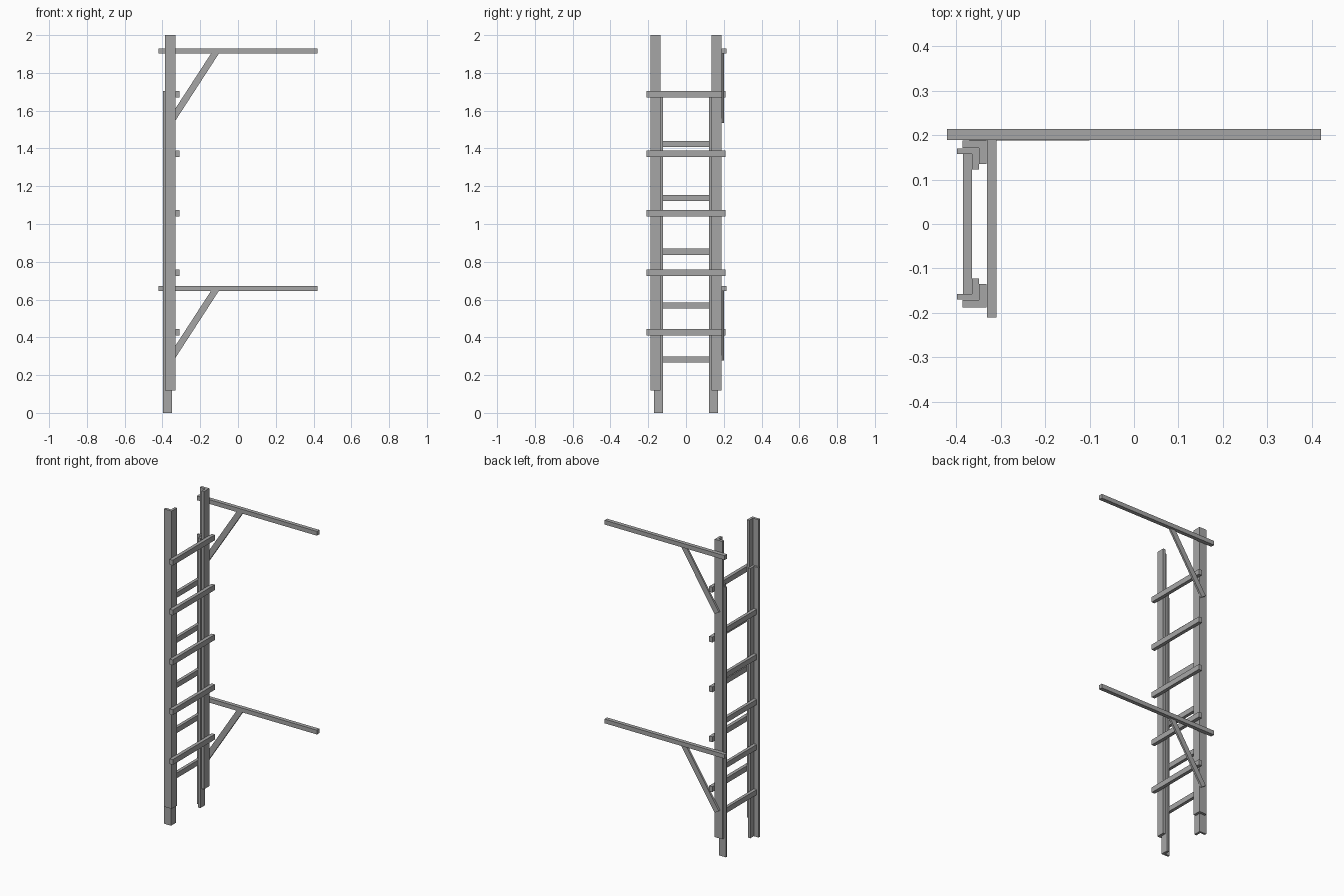
import bpy
import bmesh
import math
from mathutils import Matrix, Vector

if "Cube" in bpy.data.objects:
    bpy.data.objects.remove(bpy.data.objects["Cube"], do_unlink=True)

GREY = (0.38, 0.38, 0.38, 1.0)
steel = bpy.data.materials.new("grey_steel")
steel.use_nodes = True
steel.diffuse_color = GREY
steel.node_tree.nodes["Principled BSDF"].inputs["Base Color"].default_value = GREY


def finish(name, bm):
    bmesh.ops.recalc_face_normals(bm, faces=bm.faces)
    mesh = bpy.data.meshes.new(name)
    bm.to_mesh(mesh)
    bm.free()
    mesh.materials.append(steel)
    obj = bpy.data.objects.new(name, mesh)
    bpy.context.collection.objects.link(obj)
    return obj


def bar(name, centre, size, tilt=0.0):
    """Box bar, optionally tilted about the y axis."""
    bm = bmesh.new()
    bmesh.ops.create_cube(bm, size=1.0)
    place = Matrix.Translation(centre) @ Matrix.Rotation(tilt, 4, 'Y')
    bm.transform(place @ Matrix.Diagonal((*size, 1.0)))
    return finish(name, bm)


def angle_stile(name, x0, x1, y0, y1, t_x, t_y, z0, z1, side):
    """L-section upright: one flange along x on the outside, one along y facing +x."""
    outline = [(x0, y1), (x1, y1), (x1, y0), (x1 - t_x, y0),
               (x1 - t_x, y1 - t_y), (x0, y1 - t_y)]
    bm = bmesh.new()
    face = bm.faces.new([bm.verts.new((x, side * y, z0)) for x, y in outline])
    ext = bmesh.ops.extrude_face_region(bm, geom=[face])
    top = [v for v in ext["geom"] if isinstance(v, bmesh.types.BMVert)]
    bmesh.ops.translate(bm, verts=top, vec=(0, 0, z1 - z0))
    return finish(name, bm)


# Outer and inner angle uprights on both sides
for side, label in ((1, "back"), (-1, "front")):
    angle_stile(f"outer_stile_{label}", -0.386, -0.332, 0.135, 0.188,
                0.016, 0.017, 0.118, 2.0, side)
    angle_stile(f"inner_stile_{label}", -0.398, -0.349, 0.122, 0.17,
                0.015, 0.013, 0.0, 1.705, side)

# Rungs of the two ladder sections
for i in range(5):
    bar(f"outer_rung_{i + 1}", (-0.32, 0, 0.427 + 0.315 * i), (0.022, 0.42, 0.034))
    bar(f"inner_rung_{i + 1}", (-0.374, 0, 0.283 + 0.285 * i), (0.02, 0.316, 0.033))

# Horizontal arms with diagonal braces
for label, z in (("lower", 0.659), ("upper", 1.915)):
    bar(f"{label}_arm", (0, 0.201, z), (0.84, 0.025, 0.027))
    foot = Vector((-0.355, 0.194, z - 0.372))
    head = Vector((-0.115, 0.194, z - 0.002))
    run = head - foot
    bar(f"{label}_brace", (foot + head) / 2, (run.length, 0.012, 0.035),
        -math.atan2(run.z, run.x))
